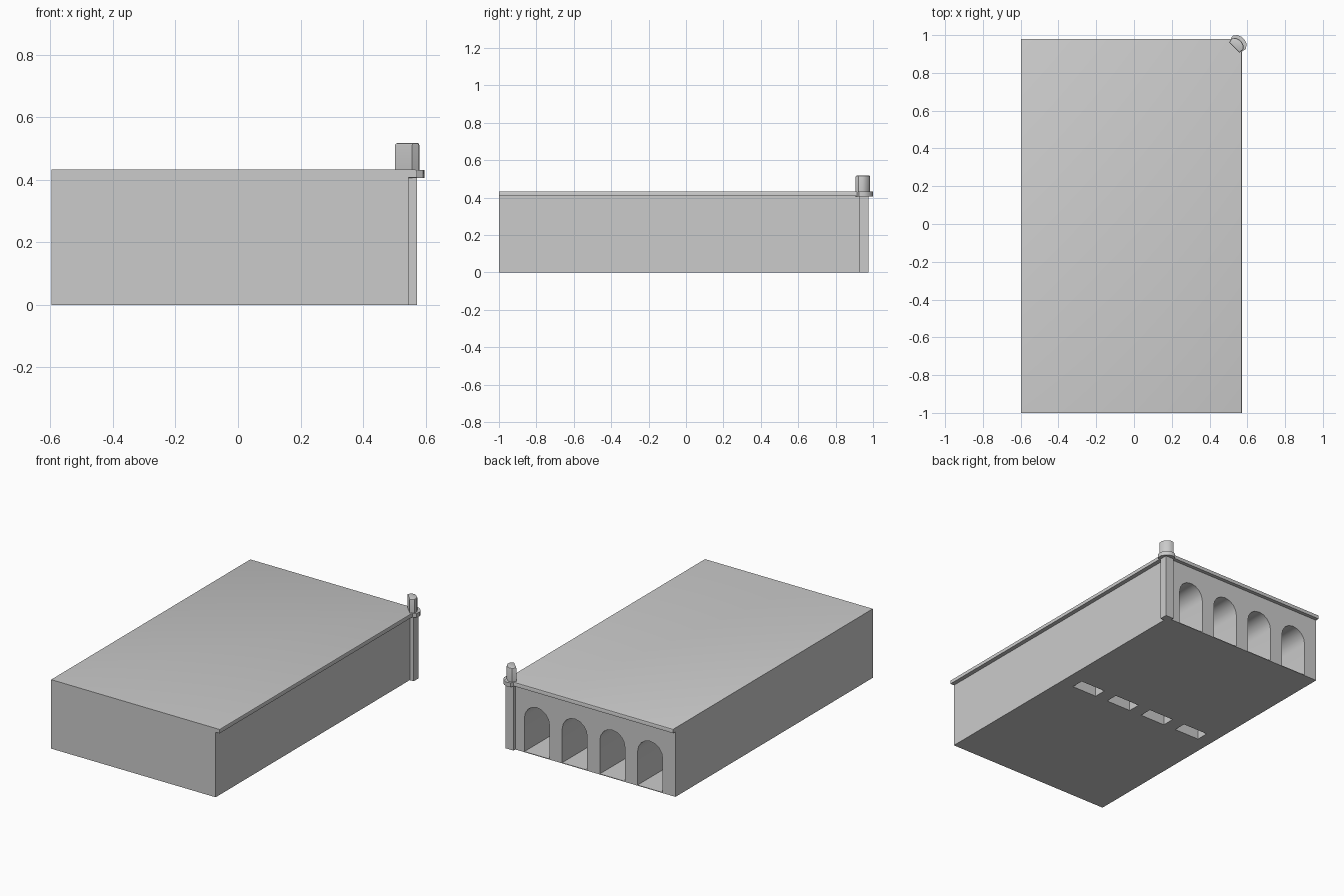
import bpy, bmesh, math
from mathutils import Vector

if "Cube" in bpy.data.objects:
    bpy.data.objects.remove(bpy.data.objects["Cube"])


def prism(name, outline, direction):
    """Extrude a closed outline of 3D points along a direction."""
    bm = bmesh.new()
    face = bm.faces.new([bm.verts.new(p) for p in outline])
    ext = bmesh.ops.extrude_face_region(bm, geom=[face])
    verts = [g for g in ext['geom'] if isinstance(g, bmesh.types.BMVert)]
    bmesh.ops.translate(bm, verts=verts, vec=Vector(direction))
    bmesh.ops.recalc_face_normals(bm, faces=bm.faces)
    mesh = bpy.data.meshes.new(name)
    bm.to_mesh(mesh)
    bm.free()
    ob = bpy.data.objects.new(name, mesh)
    bpy.context.collection.objects.link(ob)
    return ob


def box(name, x0, x1, y0, y1, z0, z1):
    return prism(name, [(x0, y0, z0), (x1, y0, z0), (x1, y1, z0), (x0, y1, z0)],
                 (0, 0, z1 - z0))


def apply_modifier(ob, mod):
    bpy.context.view_layer.objects.active = ob
    bpy.ops.object.modifier_apply(modifier=mod.name)


def cut(ob, cutter):
    mod = ob.modifiers.new("cut", 'BOOLEAN')
    mod.operation = 'DIFFERENCE'
    mod.solver = 'EXACT'
    mod.object = cutter
    apply_modifier(ob, mod)
    bpy.data.objects.remove(cutter)


# Solid quay body
body = box("quay_body", -0.597, 0.545, -1.0, 0.957, 0, 0.408)

# Four arched tunnels in the back wall, each with a floor opening at its end
for i in range(4):
    xc, r, spring = 0.365 - 0.262 * i, 0.087, 0.215
    arch = [(xc - r, 1.1, 0.004), (xc + r, 1.1, 0.004)]
    arch += [(xc + r * math.cos(a), 1.1, spring + r * math.sin(a))
             for a in (math.pi * k / 8 for k in range(9))]
    cut(body, prism("tunnel_cutter", arch, (0, -1.12, 0)))
    cut(body, box("drain_cutter", xc - r, xc + r, -0.02, 0.06, -0.1, 0.1))

# Corner pier under the bollard
box("corner_pier", 0.515, 0.572, 0.925, 0.975, 0, 0.408)

# Paved top slab, overhanging the right and back walls
slab = box("top_slab", -0.597, 0.572, -1.0, 0.98, 0.408, 0.433)
bm = bmesh.new()
bm.from_mesh(slab.data)
lip = [e for e in bm.edges if all(v.co.z > 0.42 for v in e.verts)
       and (all(v.co.x > 0.5 for v in e.verts) or all(v.co.y > 0.9 for v in e.verts))]
bmesh.ops.bevel(bm, geom=lip, offset=0.006, segments=2, affect='EDGES', profile=0.5)
bm.to_mesh(slab.data)
bm.free()


def corner_outline(points, z):
    """Mirror half of a D shape about the corner diagonal."""
    full = [(u, -v) for u, v in points] + [(u, v) for u, v in reversed(points)]
    s = math.sqrt(0.5)
    return [(0.53 + (u - v) * s, 0.934 + (u + v) * s, z) for u, v in full]


# Bollard base and post, flat side facing inland
box_base = prism("bollard_base", corner_outline(
    [(0.0, 0.04), (0.038, 0.05), (0.06, 0.034), (0.068, 0.012)], 0.405), (0, 0, 0.026))
post = prism("bollard_post", corner_outline(
    [(0.0, 0.039), (0.027, 0.042), (0.043, 0.028), (0.049, 0.010)], 0.42), (0, 0, 0.098))
bm = bmesh.new()
bm.from_mesh(post.data)
rim = [e for e in bm.edges if all(v.co.z > 0.5 for v in e.verts)]
bmesh.ops.bevel(bm, geom=rim, offset=0.007, segments=2, affect='EDGES', profile=0.5)
bm.to_mesh(post.data)
bm.free()

# Smooth shading with sharp corners kept
for ob in bpy.context.scene.objects:
    ob.select_set(True)
    bpy.context.view_layer.objects.active = ob
bpy.ops.object.shade_smooth_by_angle(angle=math.radians(40))
